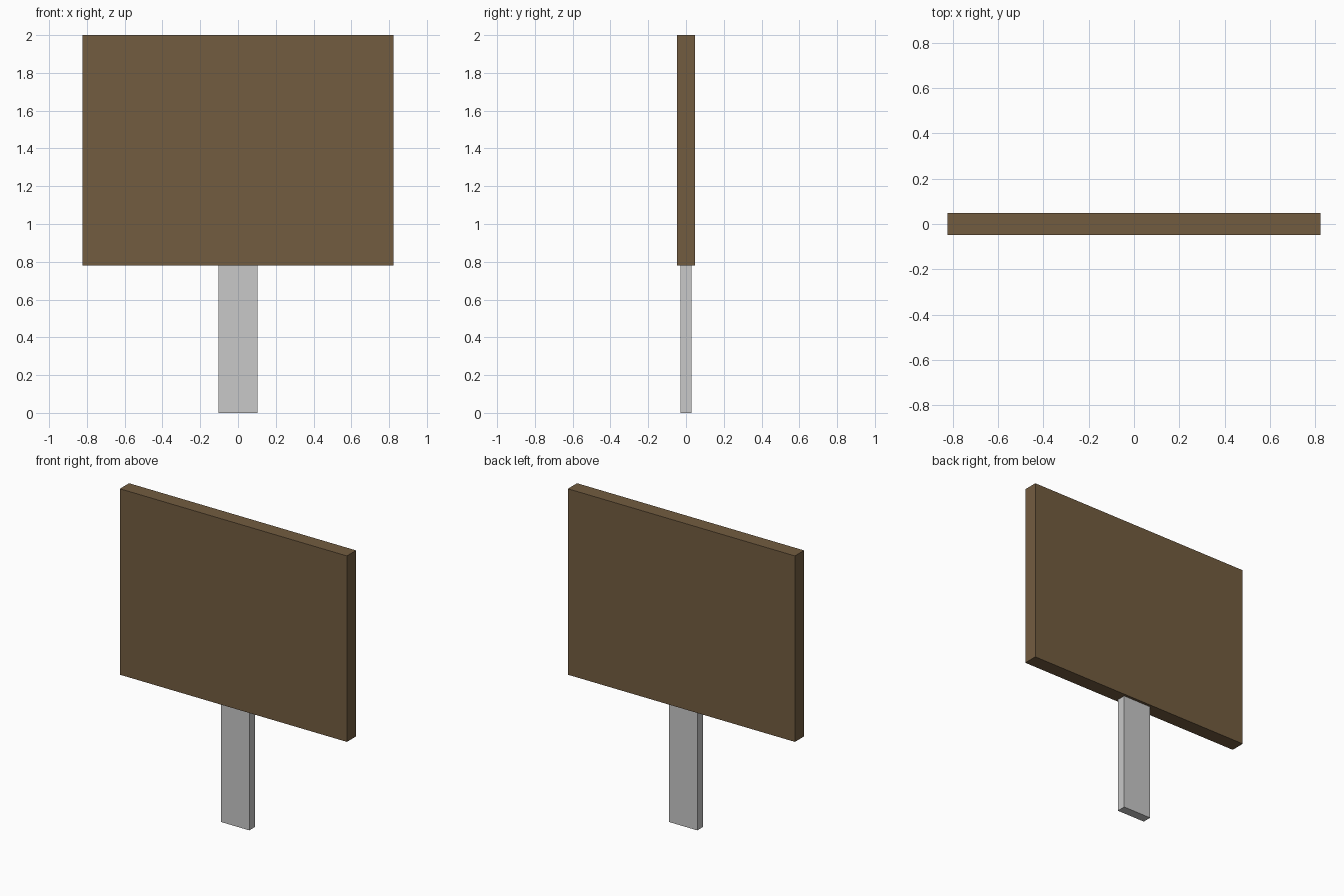
import bpy

if "Cube" in bpy.data.objects:
    bpy.data.objects.remove(bpy.data.objects["Cube"])


def material(name, rgb):
    mat = bpy.data.materials.new(name)
    mat.diffuse_color = (*rgb, 1.0)
    mat.use_nodes = True
    mat.node_tree.nodes["Principled BSDF"].inputs["Base Color"].default_value = mat.diffuse_color
    return mat


def box(name, width, depth, z0, z1, mat):
    bpy.ops.mesh.primitive_cube_add(size=1, location=(0, 0, (z0 + z1) / 2))
    obj = bpy.context.object
    obj.name = name
    obj.scale = (width, depth, z1 - z0)
    bpy.ops.object.transform_apply(location=False, rotation=False, scale=True)
    obj.data.materials.append(mat)
    return obj


brown = material("brown wood", (0.171, 0.107, 0.051))
grey = material("light grey metal", (0.578, 0.578, 0.578))

# Post standing on the ground
box("post", 0.206, 0.06, 0.0, 0.78, grey)

# Sign board on top of the post
box("sign_board", 1.648, 0.095, 0.78, 2.0, brown)
